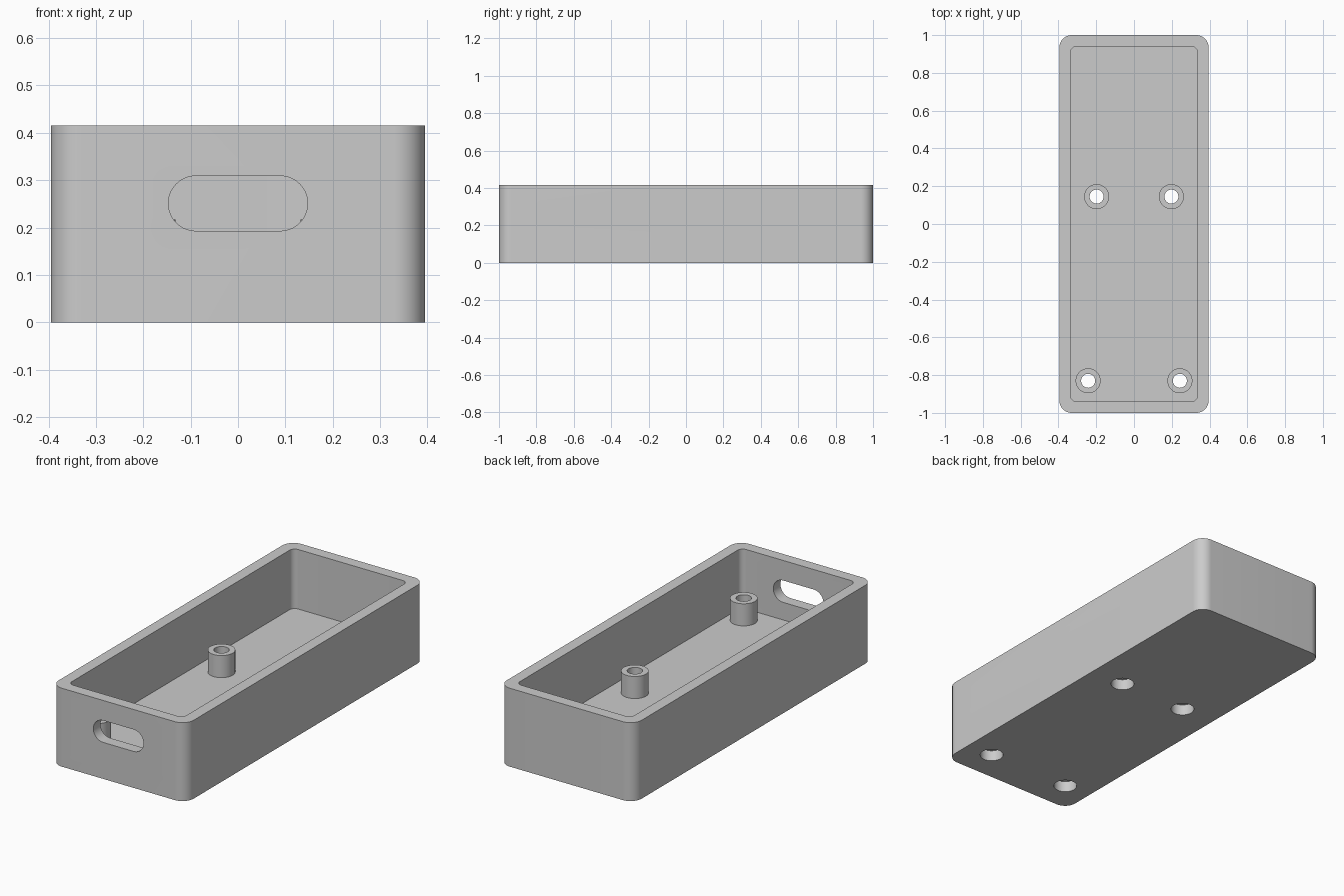
import bpy, bmesh
from math import pi, sin, cos, radians
from mathutils import Matrix, Vector

old = bpy.data.objects.get("Cube")
if old:
    bpy.data.objects.remove(old, do_unlink=True)

grey = bpy.data.materials.new("plain grey")
grey.use_nodes = True
colour = (0.6, 0.6, 0.6, 1)
grey.diffuse_color = colour
grey.node_tree.nodes["Principled BSDF"].inputs["Base Color"].default_value = colour

WIDTH, LENGTH, HEIGHT = 0.79, 2.0, 0.415
WALL, FLOOR, POST_TOP = 0.06, 0.10, 0.217


def rounded_prism(name, w, h, r, depth, base, axis="Z", steps=14):
    """Rounded rectangle w by h, extruded by depth from base along an axis."""
    bm = bmesh.new()
    points = []
    for quarter, (sx, sy) in enumerate([(1, 1), (-1, 1), (-1, -1), (1, -1)]):
        for i in range(steps + 1):
            a = (quarter + i / steps) * pi / 2
            points.append((sx * (w / 2 - r) + r * cos(a), sy * (h / 2 - r) + r * sin(a), 0))
    verts = [bm.verts.new(p) for p in points]
    bmesh.ops.remove_doubles(bm, verts=verts, dist=1e-5)
    face = bm.faces.new(bm.verts)
    top = bmesh.ops.extrude_face_region(bm, geom=[face])["geom"]
    bmesh.ops.translate(bm, vec=(0, 0, depth), verts=[v for v in top if isinstance(v, bmesh.types.BMVert)])
    turn = {"Z": Matrix(),
            "Y": Matrix.Rotation(radians(-90), 4, "X"),
            "X": Matrix.Rotation(radians(90), 4, "Z") @ Matrix.Rotation(radians(90), 4, "X")}[axis]
    bm.transform(Matrix.Translation(Vector(base)) @ turn)
    bmesh.ops.recalc_face_normals(bm, faces=bm.faces)
    mesh = bpy.data.meshes.new(name)
    bm.to_mesh(mesh)
    bm.free()
    mesh.materials.append(grey)
    obj = bpy.data.objects.new(name, mesh)
    bpy.context.collection.objects.link(obj)
    return obj


def cylinder(name, radius, z0, z1, x, y):
    return rounded_prism(name, 2 * radius, 2 * radius, radius, z1 - z0, (x, y, z0))


def combine(target, tool, operation):
    mod = target.modifiers.new(tool.name, "BOOLEAN")
    mod.object, mod.operation, mod.solver = tool, operation, "EXACT"
    bpy.context.view_layer.objects.active = target
    bpy.ops.object.modifier_apply(modifier=mod.name)
    bpy.data.objects.remove(tool, do_unlink=True)


# Open tray with rounded corners
tray = rounded_prism("tray", WIDTH, LENGTH, 0.065, HEIGHT, (0, 0, 0))
combine(tray, rounded_prism("cavity", WIDTH - 2 * WALL, LENGTH - 2 * WALL, 0.03,
                            HEIGHT, (0, 0, FLOOR)), "DIFFERENCE")

# Screw posts, bored through and widened from below
posts = [(side * x, y) for x, y in ((0.198, 0.145), (0.243, -0.83)) for side in (-1, 1)]
for x, y in posts:
    combine(tray, cylinder("post", 0.066, FLOOR - 0.02, POST_TOP, x, y), "UNION")
    combine(tray, cylinder("bore", 0.037, -0.1, HEIGHT, x, y), "DIFFERENCE")
    combine(tray, cylinder("screw_head_recess", 0.058, -0.1, 0.058, x, y), "DIFFERENCE")

# Slot in the front wall, and one through both side walls
combine(tray, rounded_prism("front_slot", 0.294, 0.116, 0.058, 0.2,
                            (0, -1.1, 0.251), "Y"), "DIFFERENCE")
combine(tray, rounded_prism("side_slot", 0.13, 0.068, 0.034, 1.0,
                            (-0.5, -0.705, 0.279), "X"), "DIFFERENCE")

# Smooth the rounded surfaces, keep edges sharp
bpy.ops.object.select_all(action="DESELECT")
tray.select_set(True)
bpy.context.view_layer.objects.active = tray
bpy.ops.object.shade_smooth_by_angle(angle=radians(30))
